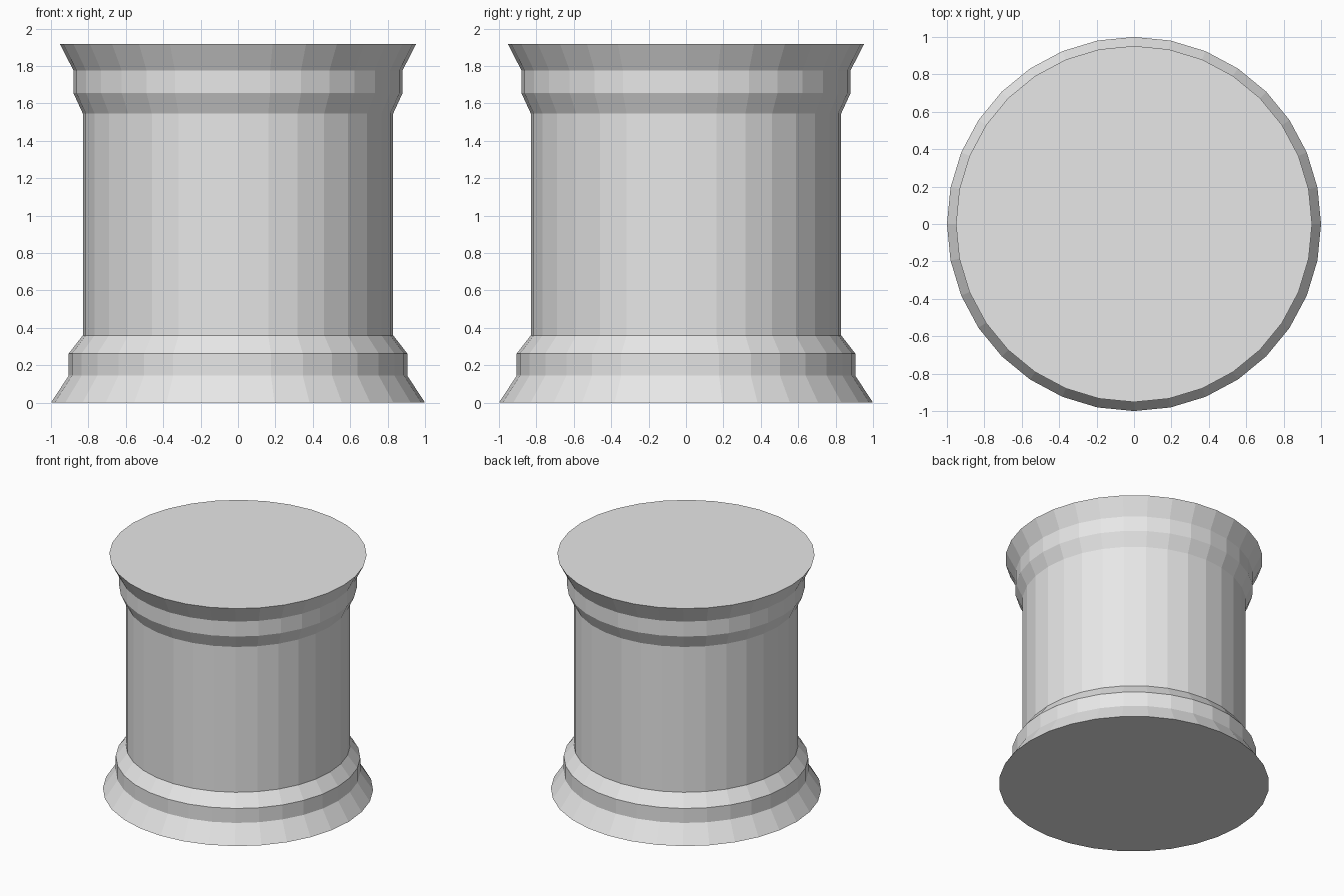
import bpy, bmesh, math

if "Cube" in bpy.data.objects:
    bpy.data.objects.remove(bpy.data.objects["Cube"])

# Flat grey stone
stone = bpy.data.materials.new("light_grey_stone")
stone.diffuse_color = (0.8, 0.8, 0.8, 1)
stone.use_nodes = True
stone.node_tree.nodes["Principled BSDF"].inputs["Base Color"].default_value = stone.diffuse_color

SIDES = 32
# Column outline from floor to top: (radius, height)
PROFILE = [(1.0, 0.0), (0.905, 0.145), (0.905, 0.263), (0.83, 0.36),
           (0.83, 1.547), (0.88, 1.655), (0.88, 1.777), (0.952, 1.917)]


def lathe(name, profile, sides, material):
    bm = bmesh.new()
    rings = [[bm.verts.new((r * math.cos(2 * math.pi * i / sides),
                            r * math.sin(2 * math.pi * i / sides), z))
              for i in range(sides)] for r, z in profile]
    for low, high in zip(rings, rings[1:]):
        for i in range(sides):
            j = (i + 1) % sides
            bm.faces.new((low[i], low[j], high[j], high[i]))
    # Closed ends
    bm.faces.new(rings[0][::-1])
    bm.faces.new(rings[-1])
    mesh = bpy.data.meshes.new(name)
    bm.to_mesh(mesh)
    bm.free()
    mesh.materials.append(material)
    obj = bpy.data.objects.new(name, mesh)
    bpy.context.collection.objects.link(obj)
    return obj


# Short column with flared foot and capital
lathe("short_column", PROFILE, SIDES, stone)
